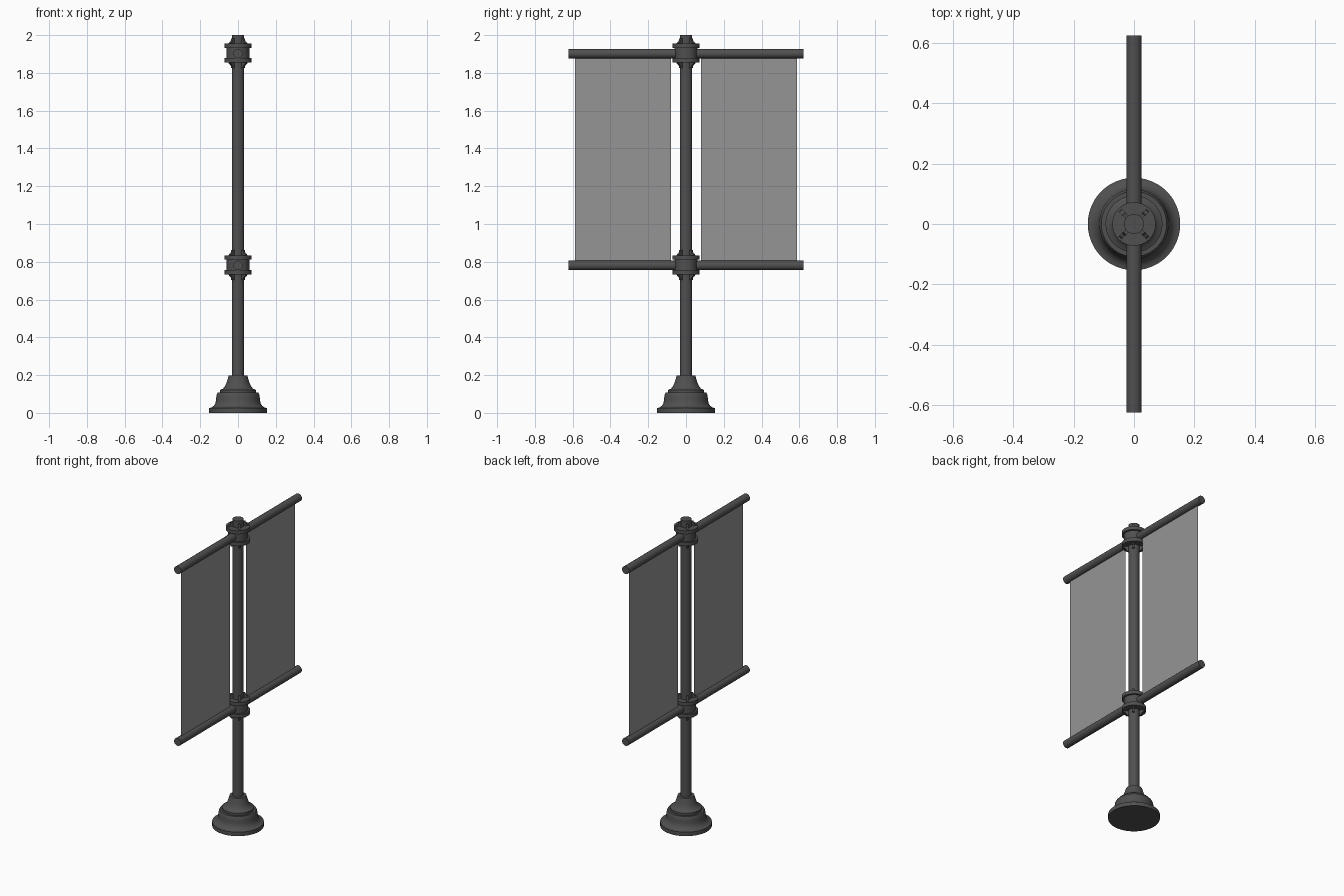
import bpy, bmesh, math
from mathutils import Matrix, Vector

if "Cube" in bpy.data.objects:
    bpy.data.objects.remove(bpy.data.objects["Cube"])

def material(name, rgba):
    m = bpy.data.materials.new(name)
    m.diffuse_color = rgba
    m.use_nodes = True
    m.node_tree.nodes["Principled BSDF"].inputs["Base Color"].default_value = m.diffuse_color
    return m

METAL = material("dark_metal", (0.08, 0.08, 0.08, 1))
CLOTH = material("banner_grey", (0.3, 0.3, 0.3, 0.5))

def finish(name, bm, mat, smooth=True):
    bmesh.ops.recalc_face_normals(bm, faces=bm.faces)
    me = bpy.data.meshes.new(name)
    bm.to_mesh(me)
    bm.free()
    me.materials.append(mat)
    ob = bpy.data.objects.new(name, me)
    bpy.context.collection.objects.link(ob)
    if smooth:
        bpy.ops.object.select_all(action='DESELECT')
        ob.select_set(True)
        bpy.context.view_layer.objects.active = ob
        bpy.ops.object.shade_smooth_by_angle(angle=math.radians(35))
    return ob

def lathe(bm, profile, z=0, n=32):
    rings = [[bm.verts.new((r * math.cos(2 * math.pi * i / n),
                            r * math.sin(2 * math.pi * i / n), z + h))
              for i in range(n)] for r, h in profile]
    for a, b in zip(rings, rings[1:]):
        for i in range(n):
            j = (i + 1) % n
            bm.faces.new((a[i], a[j], b[j], b[i]))
    bm.faces.new(rings[0])
    bm.faces.new(rings[-1])

# Stepped round base
bm = bmesh.new()
lathe(bm, [(.153, 0), (.153, .026), (.140, .028), (.128, .038), (.120, .05), (.116, .068),
           (.115, .085), (.112, .1), (.108, .107), (.094, .107), (.094, .122),
           (.080, .128), (.070, .14), (.062, .155), (.055, .178), (.049, .198)], n=48)
finish("base", bm, METAL)

# Upright pole
bm = bmesh.new()
lathe(bm, [(.033, .19), (.033, 2.0)])
finish("pole", bm, METAL)

def collar(name, z):
    # Spool with two flanges
    bm = bmesh.new()
    lathe(bm, [(.034, -.05), (.072, -.05), (.072, -.026), (.06, -.026),
               (.06, .028), (.072, .028), (.072, .051), (.034, .051)], z)
    # Diagonal gusset fins above and below the flanges
    for s in (1, -1):
        for k in range(4):
            rot = Matrix.Rotation(math.radians(45 + 90 * k), 3, 'Z')
            pts = [(.02, .045), (.065, .045), (.062, .055), (.048, .064), (.044, .079), (.02, .079)]
            sides = [[bm.verts.new(rot @ Vector((r, w, z + s * h))) for r, h in pts]
                     for w in (-.007, .007)]
            for f in sides:
                bm.faces.new(f)
            for i in range(len(pts)):
                j = (i + 1) % len(pts)
                bm.faces.new((sides[0][i], sides[0][j], sides[1][j], sides[1][i]))
    finish(name, bm, METAL)

def crossbar(name, z):
    bm = bmesh.new()
    lathe(bm, [(.025, -.623), (.025, .623)], n=24)
    bmesh.ops.transform(bm, verts=bm.verts, matrix=Matrix.Translation((0, 0, z))
                        @ Matrix.Rotation(math.pi / 2, 4, 'X'))
    finish(name, bm, METAL)

for label, z in (("upper", 1.904), ("lower", .783)):
    collar(label + "_collar", z)
    crossbar(label + "_crossbar", z - .002)

# Flat banners hung either side of the pole
for label, s in (("front", -1), ("back", 1)):
    bm = bmesh.new()
    bm.faces.new([bm.verts.new((0, s * y, z)) for y, z in
                  ((.08, .795), (.587, .795), (.587, 1.89), (.08, 1.89))])
    ob = finish(label + "_banner", bm, CLOTH, smooth=False)
    # Both sheets face +x
    if ob.data.polygons[0].normal.x < 0:
        ob.data.flip_normals()
